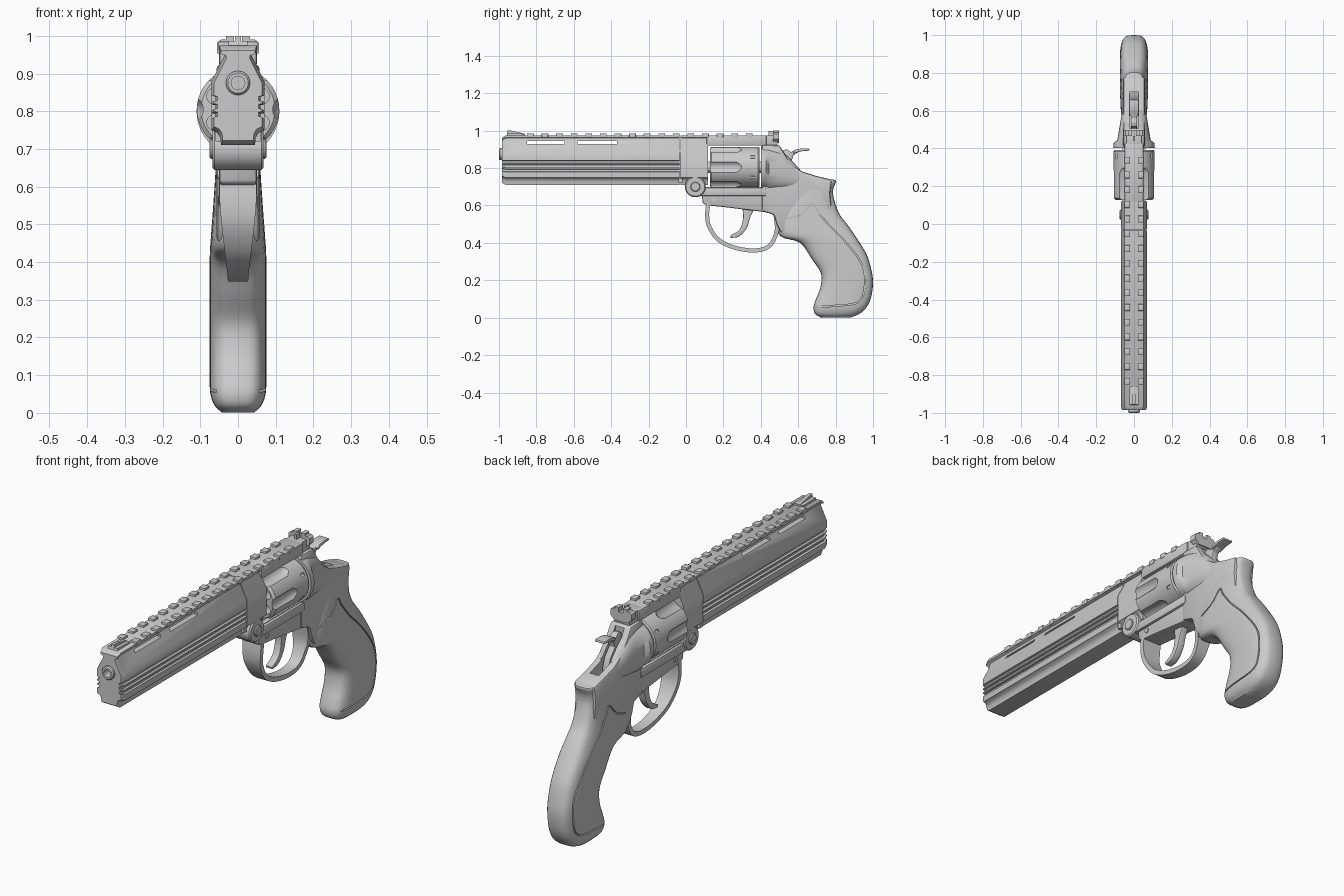
import bpy, bmesh, math
from mathutils import Vector

steel = bpy.data.materials.new("grey steel")
steel.diffuse_color = (0.6, 0.6, 0.6, 1)


def make(name, rings, closed=False, bevel=0.0, angle=35):
    """Bridge a list of equal-length point rings into a closed solid."""
    bm = bmesh.new()
    vr = [[bm.verts.new(p) for p in r] for r in rings]
    n = len(vr[0])
    for a, b in zip(vr, vr[1:]):
        for i in range(n):
            j = (i + 1) % n
            bm.faces.new((a[i], a[j], b[j], b[i]))
    bm.faces.new(vr[0])
    bm.faces.new(vr[-1])
    bmesh.ops.recalc_face_normals(bm, faces=bm.faces)
    me = bpy.data.meshes.new(name)
    bm.to_mesh(me)
    bm.free()
    ob = bpy.data.objects.new(name, me)
    bpy.context.collection.objects.link(ob)
    me.materials.append(steel)
    if bevel:
        m = ob.modifiers.new("bevel", 'BEVEL')
        m.width, m.segments, m.limit_method = bevel, 2, 'ANGLE'
        m.angle_limit = math.radians(40)
        bake(ob)
    smooth(ob, angle)
    return ob


def smooth(ob, angle=35):
    bpy.ops.object.select_all(action='DESELECT')
    ob.select_set(True)
    bpy.context.view_layer.objects.active = ob
    bpy.ops.object.shade_smooth_by_angle(angle=math.radians(angle))


def bake(ob):
    dg = bpy.context.evaluated_depsgraph_get()
    me = bpy.data.meshes.new_from_object(ob.evaluated_get(dg))
    ob.modifiers.clear()
    ob.data = me


def cut(ob, cutters):
    for c in cutters:
        m = ob.modifiers.new("cut", 'BOOLEAN')
        m.operation, m.solver, m.object = 'DIFFERENCE', 'EXACT', c
        bake(ob)
        bpy.data.objects.remove(c)
    smooth(ob)


def prism(name, outline, hw, bevel=0.0):
    return make(name, [[(x, y, z) for y, z in outline] for x in (-hw, hw)], bevel=bevel)


def box(name, x0, x1, y0, y1, z0, z1, bevel=0.0):
    return make(name, [[(x, y0, z0), (x, y1, z0), (x, y1, z1), (x, y0, z1)] for x in (x0, x1)], bevel=bevel)


def rod(name, axis, c, profile, seg=32):
    """Lathed solid; profile is (position along axis, radius)."""
    rings = []
    for t, r in profile:
        ring = []
        for i in range(seg):
            u, v = r * math.cos(math.tau * i / seg), r * math.sin(math.tau * i / seg)
            ring.append((t, c[0] + u, c[1] + v) if axis == 'x' else (c[0] + u, t, c[1] + v))
        rings.append(ring)
    return make(name, rings)


def spline(pts, steps=5):
    """Catmull-Rom interpolation of equal-length tuples."""
    p = [Vector(q) for q in pts]
    p = [2 * p[0] - p[1]] + p + [2 * p[-1] - p[-2]]
    out = []
    for a, b, c, d in zip(p, p[1:], p[2:], p[3:]):
        for k in range(steps):
            t = k / steps
            out.append(0.5 * (2 * b + (c - a) * t + (2 * a - 5 * b + 4 * c - d) * t * t
                              + (3 * b - a - 3 * c + d) * t ** 3))
    return out + [p[-2]]


def strip(name, pts, half, xs):
    """Ribbon along a (y, z, width) path; xs gives the x limits for a width."""
    rings = []
    for i, p in enumerate(pts):
        d = pts[min(i + 1, len(pts) - 1)] - pts[max(i - 1, 0)]
        n = Vector((-d[1], d[0])).normalized() * half
        x0, x1 = xs(p[2])
        rings.append([(x0, p[0] - n.x, p[1] - n.y), (x1, p[0] - n.x, p[1] - n.y),
                      (x1, p[0] + n.x, p[1] + n.y), (x0, p[0] + n.x, p[1] + n.y)])
    return make(name, rings)


# Barrel profile: grooved flanks, sloped roof, overhanging top rib
def barrel_side(grooves):
    side = [(0.045, 0.71), (0.047, 0.73), (0.055, 0.743), (0.07, 0.75)]
    for z in grooves:
        side += [(0.07, z - 0.008), (0.06, z - 0.006), (0.06, z + 0.006), (0.07, z + 0.008)]
    return side + [(0.07, 0.88), (0.035, 0.95), (0.035, 0.96), (0.05, 0.964), (0.05, 0.975)]


def barrel_body(name, grooves, stations):
    side = barrel_side(grooves)
    loop = side + [(-x, z) for x, z in reversed(side)]
    return make(name, [[(x * s, y, 0.84 + (z - 0.84) * s) for x, z in loop] for y, s in stations])


barrel = barrel_body("barrel", (0.787, 0.81, 0.833), [(-0.985, 0.9), (-0.965, 1), (-0.034, 1)])
cut(barrel, [box("slot", -0.2, 0.2, y0, y1, 0.93, 0.944) for y0, y1 in ((-0.85, -0.65), (-0.58, -0.37))]
    + [rod("bore", 'y', (0, 0.875), [(-1.1, 0.018), (-0.7, 0.018)])])
barrel_body("frame_front", (), [(-0.03, 1), (0.118, 1)])
box("frame_seam_core", -0.06, 0.06, -0.04, -0.02, 0.72, 0.9)
muzzle = rod("muzzle", 'y', (0, 0.875), [(-1.0, 0.027), (-0.994, 0.032), (-0.96, 0.032)])
cut(muzzle, [rod("bore", 'y', (0, 0.875), [(-1.1, 0.018), (-0.8, 0.018)])])

# Top strap and two rows of rail teeth
box("top_strap", -0.05, 0.05, 0.11, 0.43, 0.92, 0.975, 0.006)
for i in range(16):
    y = -0.85 + i * 0.078
    for s in (-1, 1):
        a, b = sorted((s * 0.02, s * 0.052))
        box("rail_tooth", a, b, y, y + 0.036, 0.962, 0.985, 0.003)

# Front sight
for s in (-1, 1):
    a, b = sorted((s * 0.007, s * 0.025))
    prism_pts = [(-0.96, 0.97), (-0.86, 0.97), (-0.86, 0.983), (-0.955, 0.986)]
    make("front_sight_base", [[(x, y, z) for y, z in prism_pts] for x in (a, b)])
prism("front_sight_blade", [(-0.96, 0.96), (-0.86, 0.96), (-0.86, 0.983), (-0.935, 1.0), (-0.955, 1.0)], 0.008)

# Rear sight: base, hexagonal leaf with a notch, side screws
box("rear_sight_base", -0.042, 0.042, 0.385, 0.49, 0.92, 0.975, 0.004)
leaf = [(0.035, 0.935), (0.056, 0.955), (0.056, 0.982), (0.045, 0.99), (0.032, 0.99), (0.032, 1.0),
        (0.011, 1.0), (0.011, 0.978)]
make("rear_sight_leaf", [[(x, y, z) for x, z in leaf + [(-x, z) for x, z in reversed(leaf)]]
                         for y in (0.465, 0.498)])
box("rear_sight_post", -0.006, 0.006, 0.44, 0.465, 0.96, 0.998)

# Cylinder with six flutes and six chambers
AX = 0.805
drum = rod("cylinder", 'y', (0, AX), [(0.127, 0.098), (0.137, 0.109), (0.385, 0.109), (0.392, 0.104)], 64)
tools = []
for k in range(6):
    a, b = math.tau * k / 6, math.tau * (k + 0.5) / 6
    tools.append(rod("flute", 'y', (0.128 * math.cos(a), AX + 0.128 * math.sin(a)),
                     [(0.0, 0.036), (0.27, 0.036), (0.295, 0.022), (0.305, 0.005)], 20))
    tools.append(rod("chamber", 'y', (0.07 * math.cos(b), AX + 0.07 * math.sin(b)),
                     [(0.0, 0.022), (0.3, 0.022)], 20))
    n = (0.113 * math.cos(b), AX + 0.113 * math.sin(b))
    tools.append(rod("notch", 'y', n, [(0.345, 0.009), (0.37, 0.009)], 12))
cut(drum, tools)
rod("cylinder_axle", 'y', (0, AX), [(0.1, 0.03), (0.42, 0.03)])

# Crane hinge
rod("crane_hinge", 'x', (0.05, 0.7), [(-0.068, 0.05), (-0.062, 0.056), (0.062, 0.056), (0.068, 0.05)], 40)
rod("hinge_screw", 'x', (0.05, 0.7), [(-0.076, 0.022), (-0.072, 0.026), (0.072, 0.026), (0.076, 0.022)])
rod("frame_pin", 'x', (0.15, 0.632), [(-0.054, 0.012), (0.054, 0.012)], 20)

# Frame below and behind the cylinder
prism("lower_frame", [(0.03, 0.69), (0.085, 0.65), (0.09, 0.61), (0.12, 0.6), (0.2, 0.592), (0.34, 0.575),
                      (0.5, 0.555), (0.52, 0.7), (0.05, 0.7)], 0.05, 0.008)
prism("crane_bed", [(0.06, 0.65), (0.43, 0.65), (0.43, 0.695), (0.06, 0.695)], 0.062, 0.008)
rear = prism("rear_frame", [(0.405, 0.925), (0.5, 0.922), (0.525, 0.88), (0.56, 0.825), (0.62, 0.782),
                            (0.7, 0.757), (0.78, 0.738), (0.77, 0.66), (0.78, 0.58), (0.7, 0.5),
                            (0.51, 0.45), (0.485, 0.5), (0.47, 0.55), (0.405, 0.57)], 0.057, 0.012)
cut(rear, [box("hammer_slot", -0.024, 0.024, 0.505, 0.7, 0.715, 1.0)])

# Recoil shield blending back into the frame
sections = [(0.402, 0.8, 0.11, 0.115), (0.428, 0.8, 0.109, 0.115), (0.445, 0.795, 0.088, 0.118),
            (0.5, 0.79, 0.079, 0.112), (0.56, 0.765, 0.069, 0.085), (0.61, 0.745, 0.056, 0.05)]
shield = []
for y, cz, rx, rz in sections:
    ring = []
    for i in range(40):
        c, s = math.cos(math.tau * i / 40), math.sin(math.tau * i / 40)
        e = 0.8 if y > 0.44 else 1
        ring.append((rx * math.copysign(abs(c) ** e, c), y, cz + rz * math.copysign(abs(s) ** e, s)))
    shield.append(ring)
shield_ob = make("recoil_shield", shield)
cut(shield_ob, [box("hammer_slot", -0.024, 0.024, 0.505, 0.7, 0.715, 1.0)])

# Hammer body and spur
prism("hammer", [(0.505, 0.74), (0.62, 0.74), (0.6, 0.8), (0.565, 0.84), (0.575, 0.87), (0.6, 0.885),
                 (0.59, 0.9), (0.56, 0.885), (0.54, 0.9), (0.515, 0.895)], 0.016, 0.003)
prism("hammer_spur", [(0.575, 0.878), (0.6, 0.886), (0.63, 0.892), (0.66, 0.893), (0.658, 0.904),
                      (0.62, 0.905), (0.59, 0.9), (0.57, 0.888)], 0.026, 0.003)

# Trigger guard and trigger
guard = [(0.12, 0.62, 0.05), (0.113, 0.55, 0.048), (0.123, 0.49, 0.042), (0.165, 0.425, 0.034),
         (0.23, 0.385, 0.029), (0.32, 0.362, 0.027), (0.4, 0.363, 0.027), (0.447, 0.385, 0.028),
         (0.475, 0.43, 0.032), (0.486, 0.48, 0.04), (0.478, 0.56, 0.045)]
strip("trigger_guard", spline(guard), 0.011, lambda w: (-w, w))
prism("trigger", [tuple(p) for p in spline([(0.3, 0.6), (0.305, 0.53), (0.285, 0.47), (0.235, 0.438)], 4)]
      + [tuple(p) for p in spline([(0.24, 0.426), (0.285, 0.435), (0.325, 0.48), (0.345, 0.54), (0.375, 0.6)], 4)],
      0.018, 0.004)

# Grip: front point, back point and half width of each section
grip = [(0.71, 0.748, 0.79, 0.738, 0.04), (0.66, 0.73, 0.803, 0.73, 0.052), (0.6, 0.68, 0.788, 0.69, 0.057),
        (0.53, 0.6, 0.79, 0.64, 0.061), (0.49, 0.51, 0.82, 0.555, 0.067), (0.505, 0.435, 0.865, 0.495, 0.072),
        (0.61, 0.4, 0.91, 0.43, 0.075), (0.675, 0.31, 0.965, 0.34, 0.075), (0.722, 0.235, 0.99, 0.26, 0.075),
        (0.718, 0.16, 1.0, 0.19, 0.075), (0.695, 0.1, 0.99, 0.11, 0.075), (0.682, 0.055, 0.965, 0.055, 0.074),
        (0.69, 0.02, 0.93, 0.022, 0.063), (0.72, 0.001, 0.88, 0.001, 0.043)]
rings = []
for fy, fz, by, bz, w in spline(grip, 4):
    ring = []
    for i in range(36):
        c, s = math.cos(math.tau * i / 36), math.sin(math.tau * i / 36)
        t = 0.5 + 0.5 * math.copysign(abs(c) ** 0.7, c)
        ring.append((w * math.copysign(abs(s) ** 0.55, s), fy + (by - fy) * t, max(0, fz + (bz - fz) * t)))
    rings.append(ring)
handle = make("grip", rings, angle=50)

# Seam grooves around the grip panels
seam = [(0.47, 0.51, 0), (0.61, 0.55, 0), (0.675, 0.612, 0), (0.7, 0.575, 0), (0.76, 0.5, 0), (0.84, 0.42, 0),
        (0.92, 0.32, 0), (0.955, 0.24, 0), (0.95, 0.13, 0), (0.91, 0.078, 0), (0.8, 0.064, 0), (0.66, 0.055, 0)]
cut(handle, [strip("seam", spline(seam, 4), 0.003, lambda w, s=s: (s * 0.057, s * 0.1)) for s in (-1, 1)])
smooth(handle, 50)
